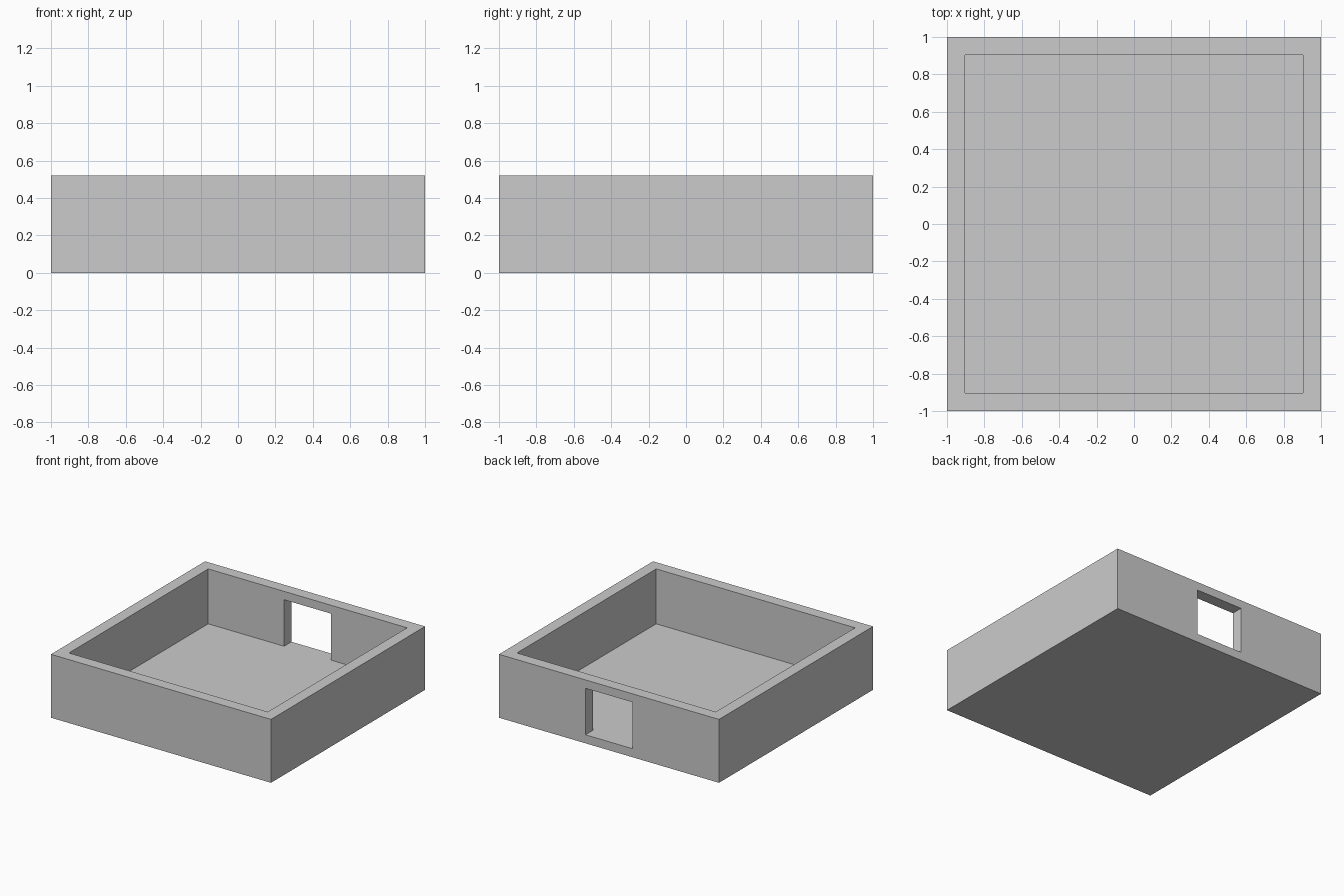
import bpy

if "Cube" in bpy.data.objects:
    bpy.data.objects.remove(bpy.data.objects["Cube"])

H, FLOOR, INNER = 0.521, 0.07, 0.904   # total height, floor level, inner half width
DOOR_HALF, DOOR_TOP = 0.214, 0.452


def box(name, lo, hi):
    """Axis-aligned box between two corners, with real-size mesh data."""
    size = [b - a for a, b in zip(lo, hi)]
    bpy.ops.mesh.primitive_cube_add(size=1, location=[(a + b) / 2 for a, b in zip(lo, hi)])
    obj = bpy.context.object
    obj.name = name
    obj.scale = size
    bpy.ops.object.transform_apply(location=True, rotation=False, scale=True)
    return obj


def cut(target, cutter):
    """Subtract the cutter and discard it."""
    cutter.hide_render = True
    mod = target.modifiers.new("cut", 'BOOLEAN')
    mod.operation, mod.solver, mod.object = 'DIFFERENCE', 'EXACT', cutter
    bpy.context.view_layer.objects.active = target
    bpy.ops.object.modifier_apply(modifier=mod.name)
    bpy.data.objects.remove(cutter, do_unlink=True)


# Square room: solid block hollowed out from above
room = box("room_shell", (-1, -1, 0), (1, 1, H))
cut(room, box("interior_cutter", (-INNER, -INNER, FLOOR), (INNER, INNER, H + 0.2)))

# Doorway through the back wall, flush with the floor
cut(room, box("doorway_cutter", (-DOOR_HALF, 0.8, FLOOR), (DOOR_HALF, 1.1, DOOR_TOP)))
